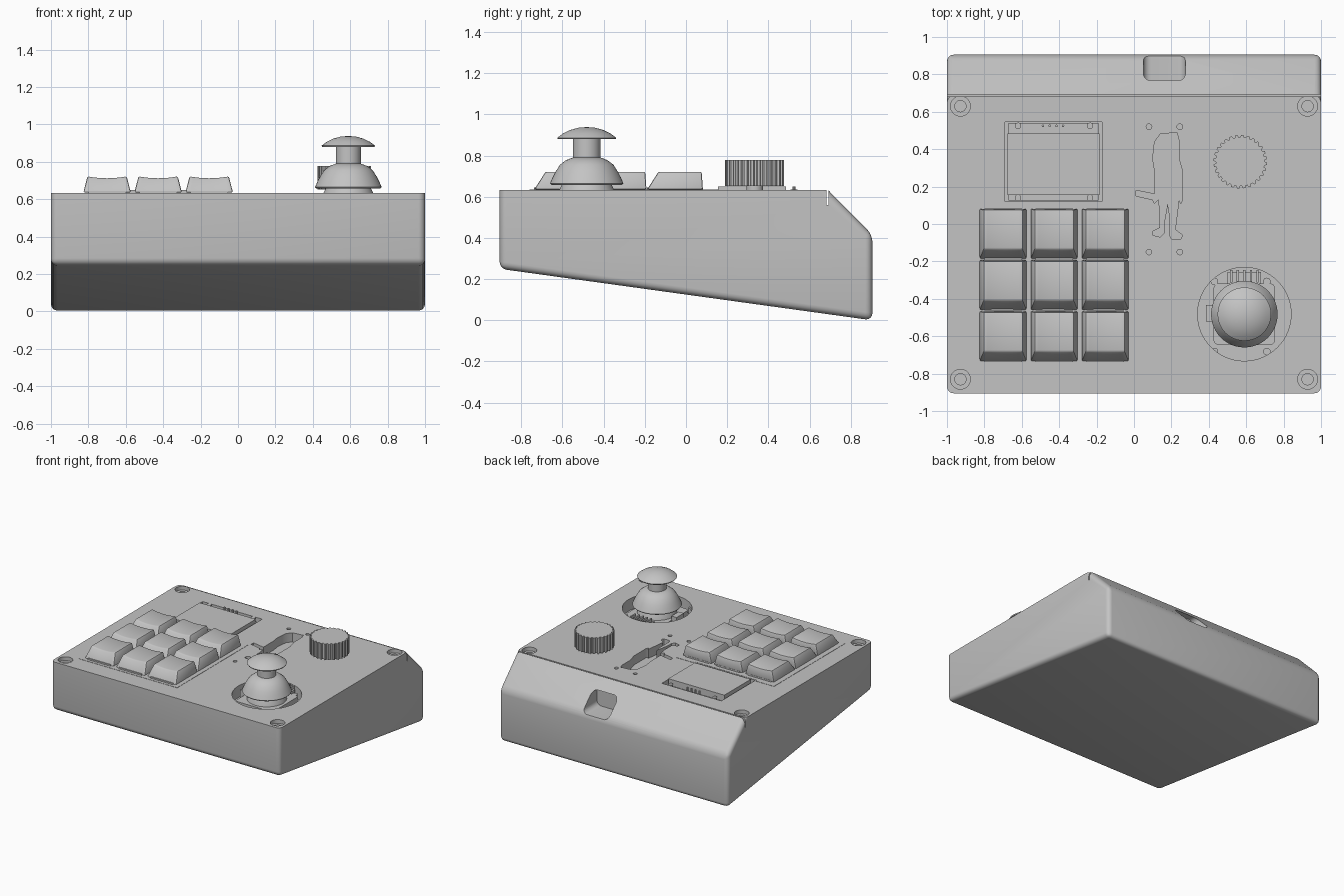
import bpy, bmesh, math
from mathutils import Vector

scene = bpy.context.scene
if "Cube" in scene.objects:
    bpy.data.objects.remove(scene.objects["Cube"], do_unlink=True)

grey = bpy.data.materials.new("plain_grey")
grey.use_nodes = True
grey.diffuse_color = (0.55, 0.55, 0.55, 1)
grey.node_tree.nodes["Principled BSDF"].inputs["Base Color"].default_value = grey.diffuse_color


def finish(name, bm):
    bmesh.ops.recalc_face_normals(bm, faces=bm.faces)
    mesh = bpy.data.meshes.new(name)
    bm.to_mesh(mesh)
    bm.free()
    mesh.materials.append(grey)
    ob = bpy.data.objects.new(name, mesh)
    scene.collection.objects.link(ob)
    return ob


def prism(name, points, low, high, axis="z", soften=None):
    """Extrude a flat outline along z, or a (y, z) outline along x, or (x, z) along y."""
    place = {"z": lambda a, b, c: (a, b, c),
             "x": lambda a, b, c: (c, a, b),
             "y": lambda a, b, c: (a, c, b)}[axis]
    bm = bmesh.new()
    lower = [bm.verts.new(place(a, b, low)) for a, b in points]
    upper = [bm.verts.new(place(a, b, high)) for a, b in points]
    bm.faces.new(lower)
    bm.faces.new(upper)
    for i in range(len(points)):
        j = (i + 1) % len(points)
        bm.faces.new((lower[i], lower[j], upper[j], upper[i]))
    if soften:
        soften(bm)
    return finish(name, bm)


def rect(x0, x1, y0, y1):
    return [(x0, y0), (x1, y0), (x1, y1), (x0, y1)]


def circle(x, y, r, n=40):
    return [(x + r * math.cos(math.tau * i / n), y + r * math.sin(math.tau * i / n))
            for i in range(n)]


def rounded(x0, x1, y0, y1, r, n=6):
    pts = []
    corners = ((x1 - r, y1 - r), (x0 + r, y1 - r), (x0 + r, y0 + r), (x1 - r, y0 + r))
    for k, (cx, cy) in enumerate(corners):
        for i in range(n + 1):
            a = math.pi / 2 * (k + i / n)
            pts.append((cx + r * math.cos(a), cy + r * math.sin(a)))
    return pts


def lathe(name, profile, x, y, steps=48):
    bm = bmesh.new()
    verts = [bm.verts.new((r, 0, z)) for r, z in profile]
    edges = [bm.edges.new(pair) for pair in zip(verts, verts[1:])]
    bmesh.ops.spin(bm, geom=verts + edges, axis=(0, 0, 1), cent=(0, 0, 0),
                   angle=math.tau, steps=steps)
    bmesh.ops.remove_doubles(bm, verts=bm.verts, dist=0.0005)
    bmesh.ops.translate(bm, verts=bm.verts, vec=(x, y, 0))
    return finish(name, bm)


def apply_modifier(ob, mod):
    bpy.context.view_layer.objects.active = ob
    bpy.ops.object.modifier_apply(modifier=mod.name)


def cut(target, points, low, high, axis="z"):
    cutter = prism("cutter", points, low, high, axis)
    mod = target.modifiers.new("cut", "BOOLEAN")
    mod.operation, mod.solver, mod.object = "DIFFERENCE", "EXACT", cutter
    apply_modifier(target, mod)
    bpy.data.objects.remove(cutter, do_unlink=True)


TOP = 0.632


# Wedge-shaped case, every edge softened except round the top
def soften_case(bm):
    edges = [e for e in bm.edges if min(v.co.z for v in e.verts) < TOP - 0.01]
    bmesh.ops.bevel(bm, geom=edges, offset=0.035, segments=5, profile=0.5, affect="EDGES")


case = prism("case", [(-0.905, 0.25), (-0.905, TOP), (0.69, TOP), (0.905, 0.415), (0.905, 0)],
             -1, 1, "x", soften_case)

# Seam behind the top plate, and the cable opening
cut(case, rect(0.683, 0.692, 0.56, 0.7), -1.1, 1.1, "x")
cut(case, rounded(0.05, 0.275, 0.41, 0.555, 0.04), 0.72, 1, "y")

# Stepped screw holes in the corners
for x in (-0.928, 0.928):
    for y in (-0.83, 0.63):
        cut(case, circle(x, y, 0.053), TOP - 0.03, 0.7)
        cut(case, circle(x, y, 0.03), TOP - 0.08, 0.7)

# Openings for the stick and the screen
SX, SY = 0.59, -0.482
cut(case, circle(SX, SY, 0.25, 64), 0.54, 0.7)
cut(case, rect(-0.69, -0.17, 0.12, 0.545), 0.58, 0.7)

# Standing figure cut-out with four small holes round it
figure = [(.14, .48), (.23, .49), (.24, .45), (.24, .35), (.26, .28), (.26, .13), (.25, .11),
          (.24, .13), (.23, .05), (.22, -.03), (.26, -.06), (.25, -.08), (.2, -.08),
          (.19, -.06), (.19, .05), (.18, .11), (.16, 0), (.16, -.05), (.14, -.07),
          (.1, -.06), (.1, -.04), (.14, -.02), (.14, .07), (.13, .13), (.11, .11),
          (.1, .13), (.01, .15), (.01, .18), (.11, .16), (.11, .29), (.1, .35), (.11, .44)]
cut(case, figure, 0.56, 0.7)
for x in (0.08, 0.245):
    for y in (-0.15, 0.52):
        cut(case, circle(x, y, 0.015, 16), 0.57, 0.7)

# Thin plate under the keys, stepped round the screen
prism("key_plate", rect(-0.86, 0, -0.76, 0.115), TOP - 0.01, TOP + 0.002)
for name, x0, x1 in (("left", -0.155, 0), ("right", -0.86, -0.7)):
    prism("key_plate_" + name, rect(x0, x1, 0.115, 0.13), TOP - 0.01, TOP + 0.002)


# Keycaps: dished top, sloped front, nearly upright back
def make_keycap():
    bm = bmesh.new()
    bmesh.ops.create_grid(bm, x_segments=10, y_segments=1, size=0.5)
    rim = [e for e in bm.edges if e.is_boundary]
    skirt = bmesh.ops.extrude_edge_only(bm, edges=rim)["geom"]
    base = {v for v in skirt if isinstance(v, bmesh.types.BMVert)}
    for v in bm.verts:
        x, y = v.co.x, v.co.y
        if v in base:
            v.co = (x * 0.254, y * 0.27, 0.636)
        else:
            v.co = (x * 0.21, y * 0.21 + 0.024, 0.722 - 0.01 * (1 - 4 * x * x))
    bmesh.ops.holes_fill(bm, edges=[e for e in bm.edges if e.is_boundary])
    key = finish("keycap", bm)
    mod = key.modifiers.new("soft", "BEVEL")
    mod.width, mod.segments, mod.limit_method = 0.008, 2, "ANGLE"
    mod.angle_limit = math.radians(40)
    apply_modifier(key, mod)
    return key


keycap = make_keycap()
for row in range(3):
    for col in range(3):
        x, y = -0.7 + col * 0.273, -0.053 - row * 0.274
        key = keycap if row == col == 0 else keycap.copy()
        if key is not keycap:
            scene.collection.objects.link(key)
        key.name = f"keycap_{row}_{col}"
        key.location = (x, y, 0)
        prism("key_switch", rect(x - 0.1, x + 0.1, y - 0.136, y + 0.136), 0.62, 0.645)

# Screen on its board, with mounting posts and header pins
prism("screen_board", rect(-0.67, -0.19, 0.125, 0.54), 0.575, 0.6)
prism("screen_panel", rect(-0.675, -0.185, 0.155, 0.485), 0.6, 0.65)
for x in (-0.62, -0.235):
    for y in (0.14, 0.525):
        prism("screen_post", circle(x, y, 0.017, 20), 0.59, 0.635)
for i in range(4):
    prism("screen_pin", circle(-0.487 + i * 0.036, 0.525, 0.007, 8), 0.59, 0.65)

# Ribbed knob on a short shaft
TEETH = 28
gear = []
for i in range(TEETH):
    for step, r in ((0, 0.131), (0.3, 0.131), (0.45, 0.143), (0.85, 0.143)):
        a = math.tau * (i + step) / TEETH
        gear.append((0.568 + r * math.cos(a), 0.333 + r * math.sin(a)))
prism("knob", gear, 0.652, 0.777)
prism("knob_shaft", circle(0.568, 0.333, 0.04), 0.6, 0.66)

# Thumb stick: cap, stem, dome skirt and socket
lathe("stick_cap", [(0, 0.938), (0.04, 0.935), (0.08, 0.924), (0.115, 0.907), (0.143, 0.886),
                    (0.14, 0.879), (0, 0.879)], SX, SY)
prism("stick_stem", circle(SX, SY, 0.067), 0.77, 0.89)
lathe("stick_dome", [(0, 0.792), (0.067, 0.79), (0.1, 0.778), (0.13, 0.755), (0.152, 0.72),
                     (0.165, 0.695), (0.178, 0.665), (0.172, 0.658), (0, 0.658)], SX, SY)
lathe("stick_socket", [(0, 0.67), (0.115, 0.67), (0.14, 0.62), (0.15, 0.55), (0, 0.55)], SX, SY)

# Stick housing, its two sensor boxes, ribs and fixing posts
prism("stick_housing", rounded(SX - 0.165, SX + 0.165, SY - 0.165, SY + 0.165, 0.03), 0.54, 0.6)
prism("back_sensor", rect(SX - 0.09, SX + 0.09, SY + 0.16, SY + 0.225), 0.54, 0.61)
prism("right_sensor", rect(SX - 0.205, SX - 0.16, SY - 0.04, SY + 0.05), 0.54, 0.63)
for i in range(5):
    x = SX - 0.07 + i * 0.035
    prism("sensor_rib", rect(x - 0.006, x + 0.006, SY + 0.17, SY + 0.235), 0.54, 0.635)
for dx in (-0.16, 0.12):
    for dy in (-0.2, 0.175):
        prism("stick_post", circle(SX + dx, SY + dy, 0.02, 20), 0.53, 0.6)

# Smooth the curved surfaces, keep the corners crisp
bpy.ops.object.select_all(action="DESELECT")
for ob in scene.objects:
    if ob.type == "MESH" and grey.name in ob.data.materials:
        ob.select_set(True)
        bpy.context.view_layer.objects.active = ob
bpy.ops.object.shade_smooth_by_angle(angle=math.radians(35))
